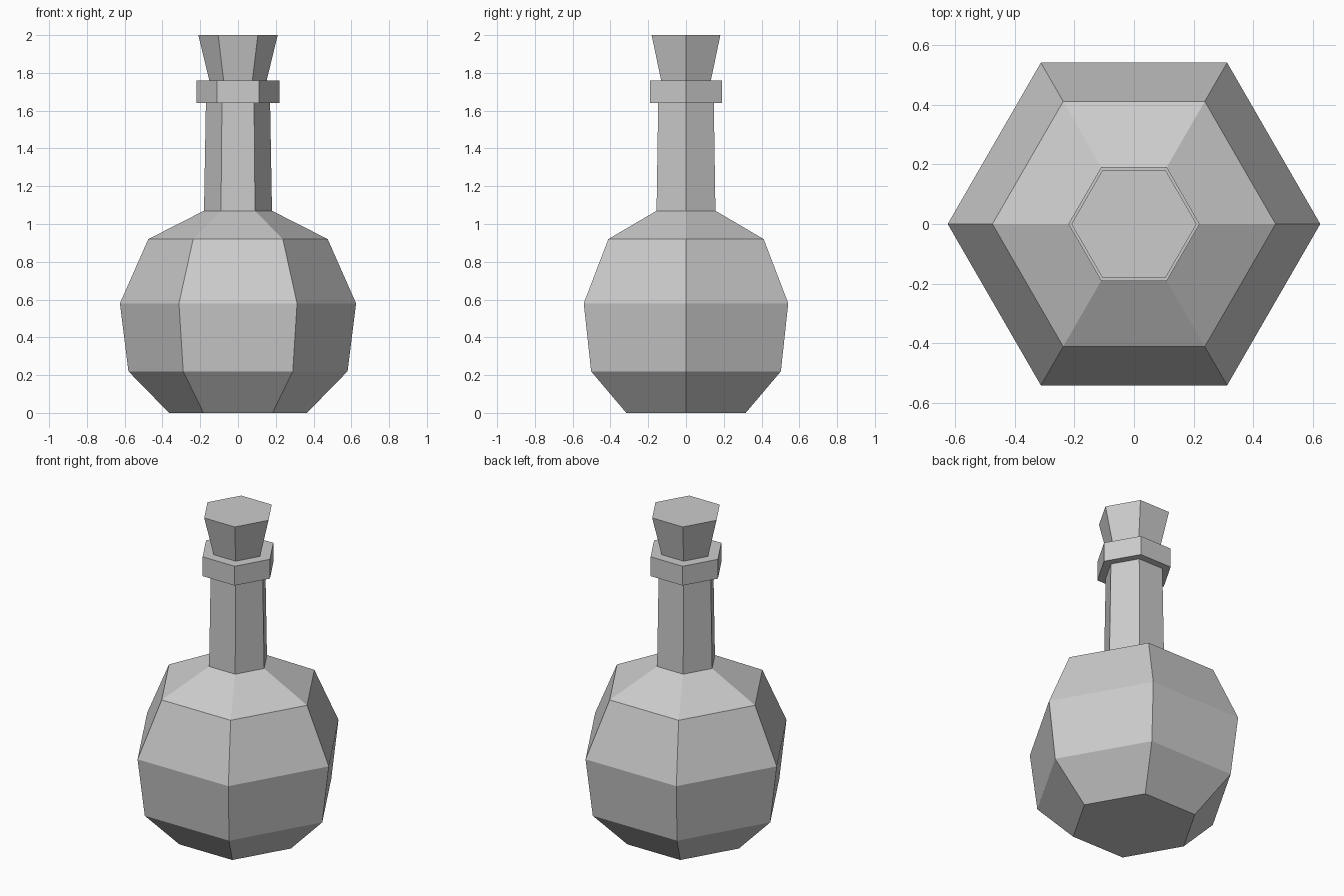
import bpy, bmesh
from math import cos, sin, tau

if "Cube" in bpy.data.objects:
    bpy.data.objects.remove(bpy.data.objects["Cube"])

SIDES = 6


def lathe(name, profile):
    """Closed, flat-faced hexagonal solid from (radius, height) pairs, bottom to top."""
    bm = bmesh.new()
    rings = [[bm.verts.new((r * cos(tau * i / SIDES), r * sin(tau * i / SIDES), z))
              for i in range(SIDES)] for r, z in profile]
    for low, high in zip(rings, rings[1:]):
        for i in range(SIDES):
            j = (i + 1) % SIDES
            bm.faces.new((low[i], low[j], high[j], high[i]))
    bm.faces.new(rings[0][::-1])
    bm.faces.new(rings[-1])
    mesh = bpy.data.meshes.new(name)
    bm.to_mesh(mesh)
    bm.free()
    obj = bpy.data.objects.new(name, mesh)
    bpy.context.collection.objects.link(obj)
    return obj


# Round belly, shoulder, neck and lip collar in one piece
lathe("bottle", [(0.365, 0), (0.58, 0.22), (0.625, 0.58), (0.475, 0.92),
                 (0.18, 1.07), (0.17, 1.64), (0.22, 1.64), (0.22, 1.76)])

# Flared stopper resting in the mouth
lathe("stopper", [(0.152, 1.76), (0.21, 2.0)])
